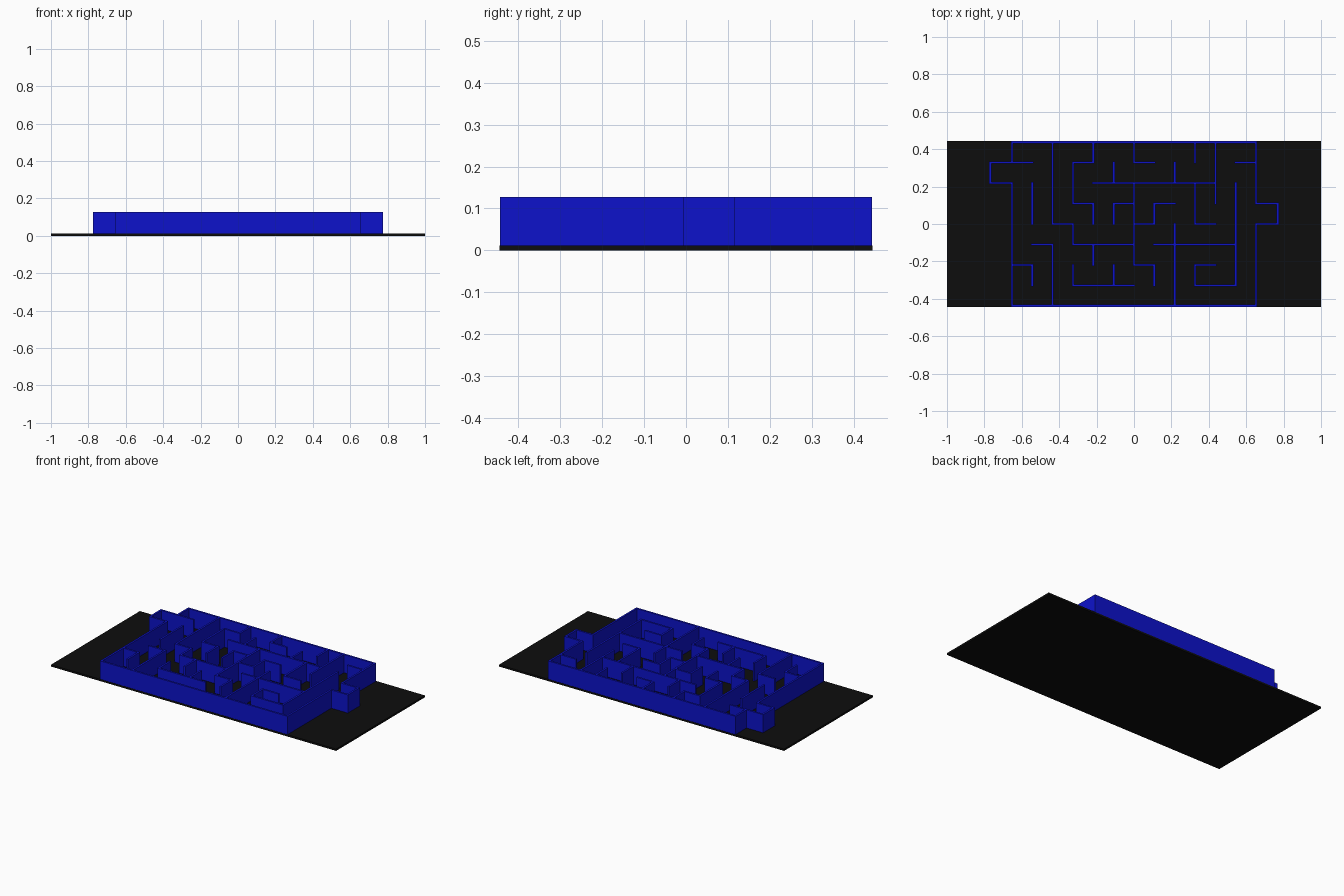
import bpy, bmesh
from mathutils import Matrix, Vector

if "Cube" in bpy.data.objects:
    bpy.data.objects.remove(bpy.data.objects["Cube"])

CELL_X, CELL_Y = 0.1088, 0.1094   # maze grid spacing
T = 0.012                         # wall thickness
BASE_H, TOP = 0.012, 0.127


def material(name, color):
    m = bpy.data.materials.new(name)
    m.diffuse_color = (*color, 1)
    m.use_nodes = True
    m.node_tree.nodes["Principled BSDF"].inputs["Base Color"].default_value = m.diffuse_color
    return m


def add_box(bm, lo, hi):
    lo, hi = Vector(lo), Vector(hi)
    bmesh.ops.create_cube(bm, size=1, matrix=Matrix.Translation((lo + hi) / 2)
                          @ Matrix.Diagonal((*(hi - lo), 1)))


def make_object(name, boxes, mat):
    bm = bmesh.new()
    for lo, hi in boxes:
        add_box(bm, lo, hi)
    mesh = bpy.data.meshes.new(name)
    bm.to_mesh(mesh)
    bm.free()
    mesh.materials.append(mat)
    obj = bpy.data.objects.new(name, mesh)
    bpy.context.collection.objects.link(obj)


def grid_x(i):
    # the entrance and exit alcoves reach slightly past the regular grid
    return i * CELL_X + (0.007 if i == 7 else -0.007 if i == -7 else 0)


def wall(x0, y0, x1, y1):
    xs = sorted((grid_x(x0), grid_x(x1)))
    ys = sorted((y0 * CELL_Y, y1 * CELL_Y))
    h = T / 2
    return (xs[0] - h, ys[0] - h, BASE_H), (xs[1] + h, ys[1] + h, TOP)


# Horizontal walls: grid row -> "start,end" column spans
rows = {
    4: "-6,6", 3: "-7,-5 -3,-2 0,1 5,6", 2: "-7,-6 -2,4",
    1: "-3,-2 -1,0 1,2 6,7", 0: "-4,-3 0,1 3,4 6,7",
    -1: "-5,-4 -3,0 1,5", -2: "-6,-5 0,1 3,4", -3: "-3,0 3,5", -4: "-6,6",
}
# Vertical walls: grid column -> "start,end" row spans
cols = {
    -7: "2,3", -6: "3,4 -4,2", -5: "0,2 -3,-2", -4: "0,4 -4,-1",
    -3: "1,3 -1,0 -3,-2", -2: "3,4 0,1 -2,-1", -1: "2,3 0,1 -3,-2",
    0: "3,4 -2,2", 1: "0,1 -3,-2", 2: "2,3 -4,0",
    3: "3,4 0,2 -3,-2", 4: "1,4", 5: "-3,2", 6: "1,4 -4,0", 7: "0,1",
}


def spans(text):
    return [tuple(map(int, s.split(","))) for s in text.split()]


boxes = [wall(a, j, b, j) for j, t in rows.items() for a, b in spans(t)]
boxes += [wall(i, a, i, b) for i, t in cols.items() for a, b in spans(t)]

# Floor slab and maze walls
make_object("floor_slab", [((-1, -0.445, 0), (1, 0.445, BASE_H))],
            material("black", (0.004, 0.004, 0.004)))
make_object("maze_walls", boxes, material("blue", (0.004, 0.006, 0.6)))
